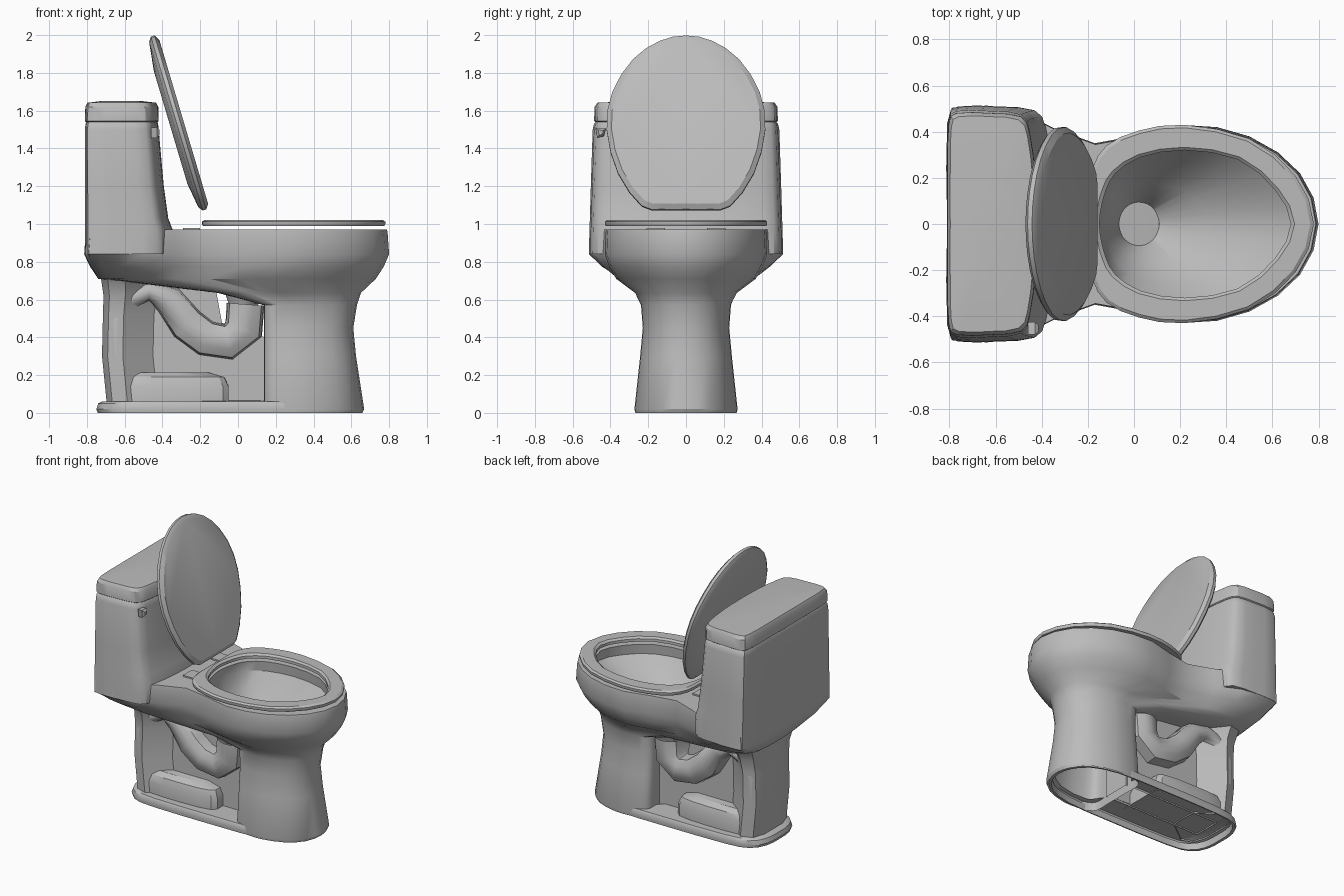
import bpy
import bmesh
from math import cos, sin, pi, radians
from mathutils import Vector

if "Cube" in bpy.data.objects:
    bpy.data.objects.remove(bpy.data.objects["Cube"])

grey = bpy.data.materials.new("grey_ceramic")
grey.use_nodes = True
grey.diffuse_color = (0.5, 0.5, 0.5, 1)
grey.node_tree.nodes["Principled BSDF"].inputs["Base Color"].default_value = (0.5, 0.5, 0.5, 1)


def outline(half, steps=2):
    """Mirror half an outline across y = 0 and smooth it into a closed loop."""
    pts = [Vector(p) for p in half + [(x, -y) for x, y in half[-2:0:-1]]]
    n, out = len(pts), []
    for i in range(n):
        a, b, c, d = (pts[(i + k) % n] for k in (-1, 0, 1, 2))
        for s in range(steps):
            t = s / steps
            out.append(b + (c - a) * t / 2 + (a - b * 2.5 + c * 2 - d / 2) * t * t
                       + (b * 1.5 - a / 2 - c * 1.5 + d / 2) * t ** 3)
    return out


def level(loop, z, sx=1, sy=None, cx=0.0, dx=0.0):
    """Place an outline at height z, scaled about cx and shifted by dx."""
    sy = sx if sy is None else sy
    return [Vector((cx + (p.x - cx) * sx + dx, p.y * sy, z)) for p in loop]


def blend(a, b, t, z):
    return [Vector((*p.lerp(q, t), z)) for p, q in zip(a, b)]


def block_ring(x0, x1, y, z):
    return [Vector((x, s, z)) for x, s in ((x0, -y), (x1, -y), (x1, y), (x0, y))]


def loft(name, rings, start=True, end=True, angle=32):
    bm = bmesh.new()
    rows = [[bm.verts.new(p) for p in ring] for ring in rings]
    for lo, hi in zip(rows, rows[1:]):
        for i in range(len(lo)):
            j = (i + 1) % len(lo)
            bm.faces.new((lo[i], lo[j], hi[j], hi[i]))
    if start:
        bm.faces.new(rows[0][::-1])
    if end:
        bm.faces.new(rows[-1])
    bmesh.ops.recalc_face_normals(bm, faces=bm.faces)
    mesh = bpy.data.meshes.new(name)
    bm.to_mesh(mesh)
    bm.free()
    mesh.materials.append(grey)
    ob = bpy.data.objects.new(name, mesh)
    bpy.context.collection.objects.link(ob)
    bpy.ops.object.select_all(action='DESELECT')
    ob.select_set(True)
    bpy.context.view_layer.objects.active = ob
    bpy.ops.object.shade_smooth_by_angle(angle=radians(angle))
    return ob


# Bowl basin, rim, outer hull and front pedestal as one continuous skin
rim = outline([(-.81, 0), (-.81, .44), (-.74, .51), (-.5, .49), (-.17, .35),
               (.2, .43), (.5, .38), (.72, .22), (.8, 0)])
belly = outline([(-.74, 0), (-.73, .2), (-.68, .31), (-.5, .36), (-.15, .31),
                 (.19, .37), (.45, .32), (.66, .18), (.73, 0)])
opening = outline([(-.15, 0), (-.14, .08), (-.12, .15), (-.08, .22), (.03, .29),
                   (.22, .32), (.45, .28), (.61, .15), (.68, 0)])
neck = outline([(.14, 0), (.14, .1), (.14, .18), (.18, .215), (.26, .23),
                (.36, .23), (.5, .19), (.59, .11), (.62, 0)])
drain = [Vector((.03 - .08 * cos(2 * pi * i / len(rim)), .08 * sin(2 * pi * i / len(rim))))
         for i in range(len(rim))]
loft("bowl_and_pedestal", [
    level(drain, .46, .7, cx=-.04),
    level(drain, .58),
    blend(opening, drain, .62, .69),
    blend(opening, drain, .25, .8),
    level(opening, .9, 1.02, cx=.27),
    level(opening, .97),
    level(rim, .97, .985),
    level(rim, .955, .99),
    level(rim, .84),
    blend(rim, belly, .4, .775),
    level(belly, .71),
    blend(belly, neck, .72, .635),
    level(neck, .57, 1.02, cx=.14),
    level(neck, .45, .98, cx=.14),
    level(neck, .3, 1.01, 1.04, cx=.14),
    level(neck, .02, 1.1, 1.17, cx=.14),
    level(neck, 0, 1.08, 1.15, cx=.14)], False, False)

# Floor flange, open underneath
foot = outline([(-.75, 0), (-.74, .13), (-.67, .23), (-.5, .265), (0, .27),
                (.36, .26), (.55, .2), (.64, .1), (.665, 0)])
cavity = outline([(-.62, 0), (-.6, .05), (-.5, .09), (-.3, .1), (.1, .1),
                  (.2, .22), (.45, .2), (.6, .09), (.63, 0)])
loft("floor_flange", [level(foot, .045, .95, cx=-.04), level(foot, 0, .96, cx=-.04),
                      level(foot, 0, .99, cx=-.04), level(foot, .02),
                      level(foot, .05, .985, cx=-.04), level(foot, .06, .96, cx=-.04),
                      level(cavity, .065)], False, False)

# Rear column with inward sloping inner faces
column = outline([(-.71, 0), (-.71, .1), (-.68, .19), (-.6, .22), (-.44, .1), (-.43, 0)], 1)
loft("rear_column", [level(column, .05, dx=.015), level(column, .3, dx=-.01),
                     level(column, .52, dx=-.005), level(column, .62, 1.05, 1.08, -.67),
                     level(column, .7, 1.15, 1.25, -.62),
                     level(column, .76, 1.25, 1.5, -.6)], False)

# Recessed centre panel and the rounded block at its foot
loft("centre_panel", [block_ring(-.62, .15, .1, .05), block_ring(-.62, .15, .1, .4),
                      block_ring(-.62, -.08, .1, .45), block_ring(-.62, -.12, .1, .67)], False)
block = outline([(-.62, 0), (-.62, .15), (-.58, .2), (-.3, .21), (-.08, .19), (-.05, .12), (-.05, 0)])
loft("foot_block", [level(block, .06), level(block, .14),
                    level(block, .19, .95, .92, -.5), level(block, .215, .8, .75, -.6)])

# Trapway pipe swept along a bent path: x, z, radius
path = [(-.64, .3, .05), (-.64, .48, .06), (-.59, .6, .07), (-.47, .645, .055),
        (-.37, .6, .085), (-.27, .47, .1), (-.17, .395, .1), (-.05, .375, .1),
        (.03, .44, .105), (.04, .575, .1)]
rings = []
for k, (x, z, r) in enumerate(path):
    a, b = path[max(k - 1, 0)], path[min(k + 1, len(path) - 1)]
    d = Vector((b[0] - a[0], 0, b[1] - a[1])).normalized()
    side = Vector((-d.z, 0, d.x))
    ring = []
    for i in range(16):
        c, s = cos(pi * i / 8), sin(pi * i / 8)
        flat = max(abs(c), abs(s)) ** -.5
        ring.append(Vector((x, 0, z)) + side * r * c * flat + Vector((0, .21 * s * flat, 0)))
    rings.append(ring)
loft("trapway", rings, end=False, angle=45)

# Tank: the front wall sweeps forward towards the deck
tank = outline([(-.81, 0), (-.81, .25), (-.805, .44), (-.77, .49), (-.62, .49),
                (-.49, .475), (-.45, .4), (-.425, .2), (-.42, 0)])
loft("tank", [level(tank, .84, 1.17, 1.04, -.81), level(tank, .97, 1.19, 1.035, -.81),
              level(tank, 1.03, 1.13, 1.03, -.81), level(tank, 1.2, 1.07, 1.02, -.81),
              level(tank, 1.5, 1.0, 1.0, -.81), level(tank, 1.53, .985, .985, -.62),
              level(tank, 1.545, .95, .96, -.62)])
loft("tank_cover", [level(tank, 1.54, .97, .97, -.62), level(tank, 1.545, 1, .985, -.62),
                    level(tank, 1.62, .99, .98, -.62), level(tank, 1.642, .93, .95, -.62),
                    level(tank, 1.652, .5, .5, -.62)])

# Flush lever on the front right corner of the tank
lever = [[Vector((x, -.45 + dy * w, 1.485 + dz * w)) for dy, dz in
          ((-.03, .025), (.025, .02), (.015, -.02), (-.02, -.03))]
         for x, w in ((-.46, 1), (-.43, 1), (-.415, .5))]
loft("flush_lever", lever)

# Seat ring
seat = outline([(-.19, 0), (-.19, .13), (-.18, .24), (-.12, .34), (.02, .405),
                (.22, .43), (.5, .37), (.7, .21), (.78, 0)])
hole = level(opening, 0)
loft("seat", [level(hole, 1.01), level(hole, .99), level(seat, .99, .99, cx=.25),
              level(seat, 1.0), level(seat, 1.012), level(seat, 1.022, .97, cx=.25),
              level(hole, 1.022, 1.04, cx=.27), level(hole, 1.01)], False, False)

# Raised lid, leaning back towards the tank
lid = outline([(0, 0), (0, .13), (.02, .235), (.2, .36), (.44, .42),
               (.65, .39), (.83, .28), (.93, .14), (.96, 0)])
along, out = Vector((-.285, 0, .958)), Vector((.958, 0, .285))
base = Vector((-.18, 0, 1.075))
loft("lid", [[base + along * p.x + out * p.z + Vector((0, p.y, 0)) for p in ring] for ring in
             (level(lid, -.045, .65, cx=.45), level(lid, -.025, .95, cx=.46), level(lid, -.008),
              level(lid, .012), level(lid, .03, .94, cx=.43))])

# Hinge plates on the deck
for label, y in (("left", .16), ("right", -.16)):
    loft(label + "_hinge_plate", [[p + Vector((0, y, 0)) for p in block_ring(-.29, -.2, .05, z)]
                                  for z in (.965, .98)])
